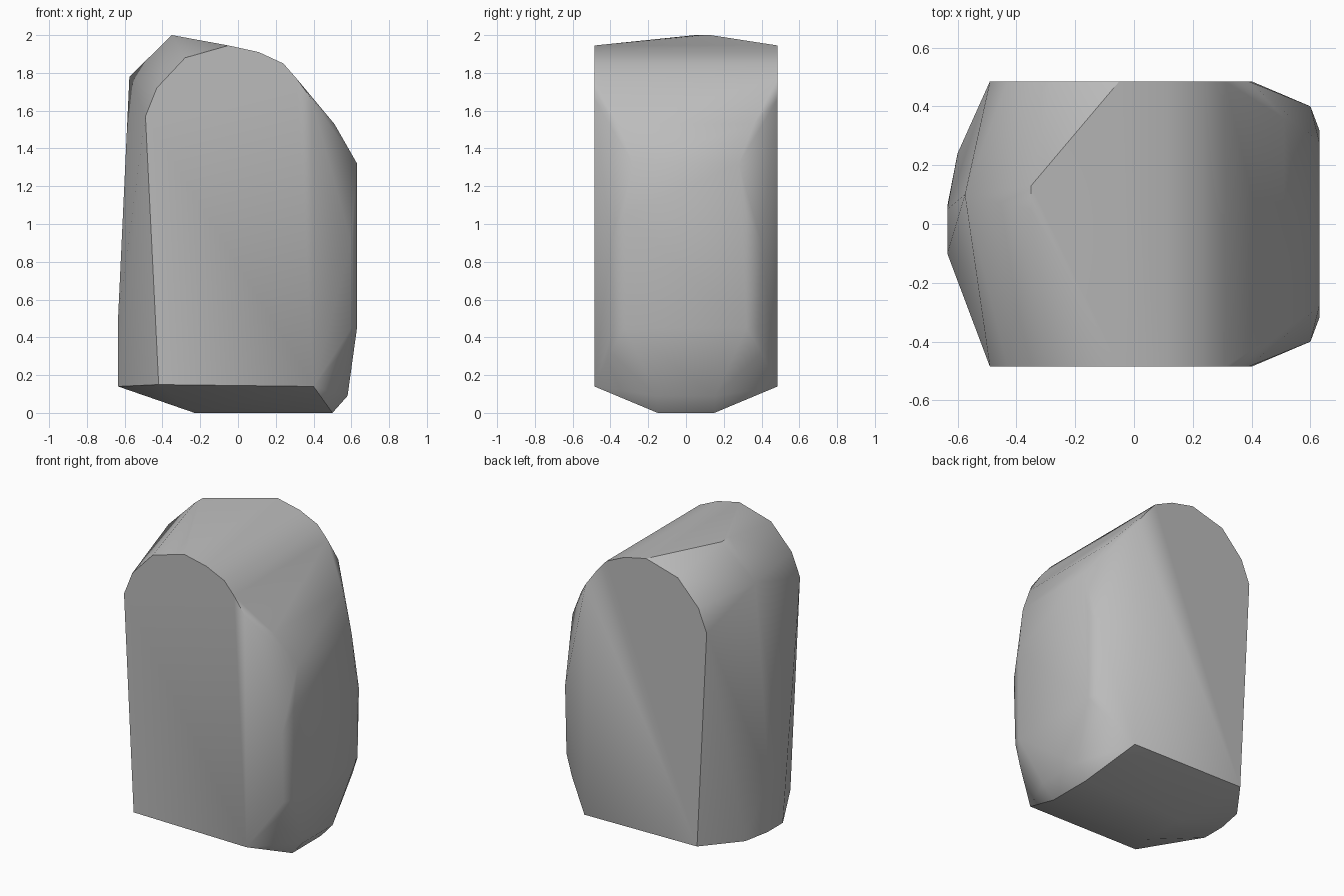
import bpy
import bmesh
import math

cube = bpy.data.objects.get("Cube")
if cube:
    bpy.data.objects.remove(cube, do_unlink=True)

# Stone grey
stone = bpy.data.materials.new("stone_grey")
stone.use_nodes = True
colour = (0.5, 0.5, 0.5, 1)
stone.diffuse_color = colour
stone.node_tree.nodes["Principled BSDF"].inputs["Base Color"].default_value = colour

# Flat front and back outline (x, z)
DEPTH = 0.485
outline = [(-0.42, 0.15), (0.40, 0.14), (0.39, 1.66), (0.31, 1.77),
           (0.24, 1.85), (0.11, 1.91), (-0.05, 1.945), (-0.28, 1.88),
           (-0.43, 1.72), (-0.49, 1.57)]

# Chamfered flank and foot, mirrored front to back (x, y, z)
flank = [(0.51, 0.36, 1.53), (0.63, 0.28, 1.32), (0.63, 0.32, 1.05),
         (0.63, 0.32, 0.45), (0.60, 0.40, 0.90), (0.60, 0.385, 0.45),
         (0.55, 0.40, 0.32), (0.58, 0.155, 0.09), (0.50, 0.15, 0),
         (-0.23, 0.15, 0)]

# Uneven shoulder and bulging side (x, y, z)
shoulder = [(-0.35, 0.05, 2.0), (-0.35, 0.13, 2.0), (-0.575, 0.10, 1.78)]
bulge = [(-0.635, -0.10, 0.14), (-0.635, 0.06, 0.14), (-0.60, 0.24, 0.14),
         (-0.635, -0.10, 0.50), (-0.635, 0.05, 0.50)]

points = shoulder + bulge
for side in (-1, 1):
    points += [(x, side * DEPTH, z) for x, z in outline]
    points += [(x, side * y, z) for x, y, z in flank]

# Wrap the faceted boulder around its corners
bm = bmesh.new()
for p in points:
    bm.verts.new(p)
hull = bmesh.ops.convex_hull(bm, input=bm.verts)
loose = {g for g in hull["geom_interior"] + hull["geom_unused"]
         if isinstance(g, bmesh.types.BMVert)}
bmesh.ops.delete(bm, geom=list(loose), context="VERTS")
bmesh.ops.dissolve_limit(bm, angle_limit=math.radians(1),
                         verts=bm.verts, edges=bm.edges)
bmesh.ops.recalc_face_normals(bm, faces=bm.faces)
mesh = bpy.data.meshes.new("boulder")
bm.to_mesh(mesh)
bm.free()
mesh.materials.append(stone)

boulder = bpy.data.objects.new("boulder", mesh)
bpy.context.collection.objects.link(boulder)
bpy.ops.object.select_all(action="DESELECT")
boulder.select_set(True)
bpy.context.view_layer.objects.active = boulder
bpy.ops.object.shade_smooth_by_angle(angle=math.radians(30))
